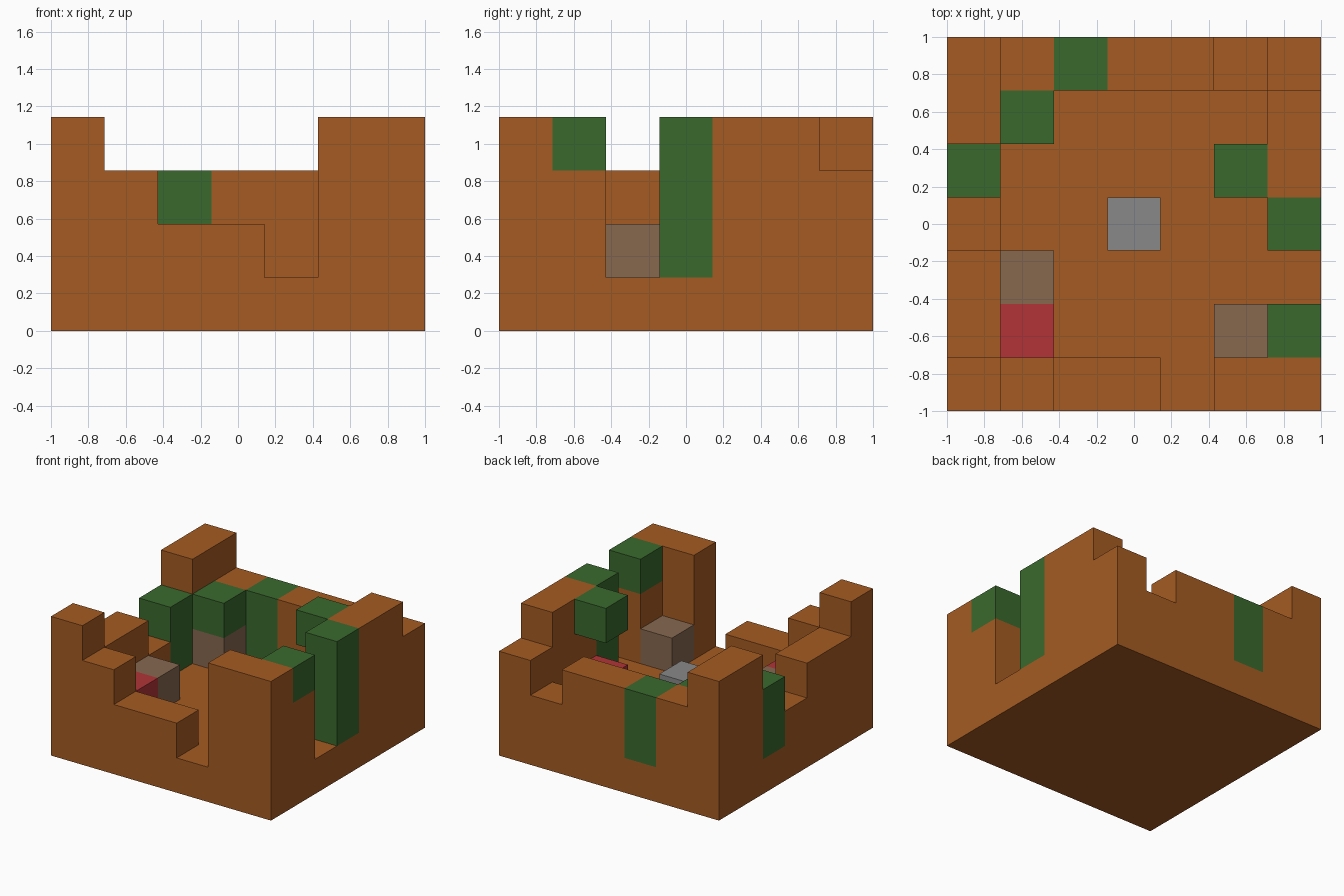
import bpy
import bmesh
from mathutils import Vector

cube = bpy.data.objects.get("Cube")
if cube:
    bpy.data.objects.remove(cube, do_unlink=True)

N = 7            # cells per side
S = 2 / N        # size of one block


def make_material(name, rgb):
    mat = bpy.data.materials.new(name)
    mat.use_nodes = True
    colour = (*rgb, 1)
    mat.diffuse_color = colour
    bsdf = next(n for n in mat.node_tree.nodes if n.type == 'BSDF_PRINCIPLED')
    bsdf.inputs["Base Color"].default_value = colour
    bsdf.inputs["Roughness"].default_value = 0.9
    return mat


MATS = {
    "clay": make_material("clay_brown", (0.376, 0.105, 0.016)),
    "moss": make_material("moss_green", (0.042, 0.141, 0.027)),
    "red": make_material("brick_red", (0.445, 0.034, 0.038)),
    "taupe": make_material("taupe_stone", (0.24, 0.138, 0.078)),
    "grey": make_material("grey_stone", (0.25, 0.25, 0.25)),
}

cells = {}       # block position -> (part, colour)


def stack(part, colour, i, j, bottom, top):
    """Fill one column of blocks between two levels."""
    for k in range(bottom, top):
        cells[i, j, k] = (part, colour)


# Floor slab
for i in range(N):
    for j in range(N):
        stack("floor", "clay", i, j, 0, 1)

# Crumbling walls: column heights along each side
for i, h in enumerate([4, 3, 2, 2, 1, 4, 4]):
    stack("front_wall", "clay", i, 0, 1, h)
for i, h in enumerate([4, 3, 3, 3, 3, 2, 3]):
    stack("back_wall", "clay", i, 6, 1, h)
for j, h in enumerate([3, 3, 2, 3, 4], start=1):
    stack("right_wall", "clay", 0, j, 1, h)
for j, h in enumerate([4, 1, 4, 4, 4], start=1):
    stack("left_wall", "clay", 6, j, 1, h)

# Mossy blocks set in the walls
stack("back_moss", "moss", 2, 6, 1, 3)
stack("right_moss", "moss", 0, 4, 1, 3)
stack("left_moss_pillar", "moss", 6, 3, 1, 4)
stack("left_moss_cap", "moss", 6, 1, 3, 4)
stack("overhanging_moss", "moss", 5, 4, 3, 4)

# Loose blocks inside the court
stack("corner_stone", "taupe", 1, 5, 1, 2)
stack("corner_moss_cap", "moss", 1, 5, 2, 3)
stack("right_stone", "taupe", 1, 2, 1, 2)
stack("front_stone", "taupe", 5, 1, 1, 2)
stack("front_red_block", "red", 1, 1, 1, 2)
stack("back_red_block", "red", 5, 4, 1, 2)
stack("centre_stone", "grey", 3, 3, 1, 2)


def build(part):
    """Make one part from the exposed faces of its blocks."""
    bm = bmesh.new()
    colour = None
    for pos, (name, col) in cells.items():
        if name != part:
            continue
        colour = col
        centre = Vector(pos) + Vector((0.5, 0.5, 0.5))
        for axis in range(3):
            for sign in (-1, 1):
                out = Vector((0, 0, 0))
                out[axis] = sign
                if tuple(int(p + o) for p, o in zip(pos, out)) in cells:
                    continue
                u = Vector((0, 0, 0))
                u[(axis + 1) % 3] = 0.5
                v = out.cross(u)
                mid = centre + out / 2
                corners = (mid - u - v, mid + u - v, mid + u + v, mid - u + v)
                bm.faces.new([bm.verts.new((c - Vector((N / 2, N / 2, 0))) * S)
                              for c in corners])
    bmesh.ops.remove_doubles(bm, verts=bm.verts, dist=S / 100)
    mesh = bpy.data.meshes.new(part)
    bm.to_mesh(mesh)
    bm.free()
    mesh.materials.append(MATS[colour])
    bpy.context.collection.objects.link(bpy.data.objects.new(part, mesh))


for part in dict.fromkeys(name for name, _ in cells.values()):
    build(part)
